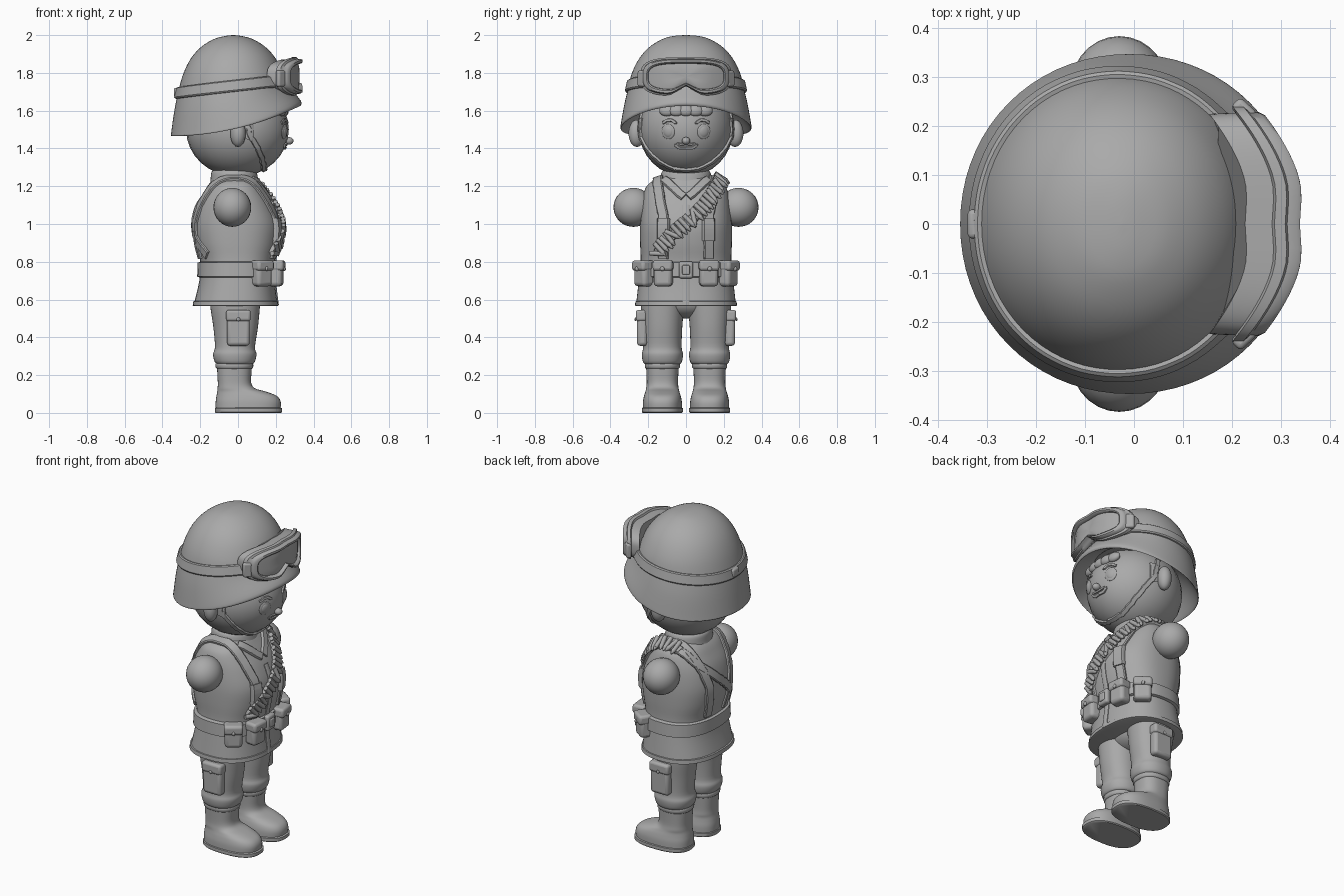
import bpy, bmesh, math
from mathutils import Vector, Matrix
from mathutils.bvhtree import BVHTree

if "Cube" in bpy.data.objects:
    bpy.data.objects.remove(bpy.data.objects["Cube"])

grey = bpy.data.materials.new("plain grey")
grey.diffuse_color = (0.4, 0.4, 0.4, 1)
grey.use_nodes = True
grey.node_tree.nodes["Principled BSDF"].inputs["Base Color"].default_value = grey.diffuse_color


def finish(name, bm):
    bmesh.ops.recalc_face_normals(bm, faces=bm.faces)
    me = bpy.data.meshes.new(name)
    bm.to_mesh(me)
    bm.free()
    me.materials.append(grey)
    ob = bpy.data.objects.new(name, me)
    bpy.context.collection.objects.link(ob)
    return ob


def spline(pts, sub):
    """Catmull-Rom resampling of equal-length tuples."""
    out = []
    for i in range(len(pts) - 1):
        a, b, c, d = pts[max(i - 1, 0)], pts[i], pts[i + 1], pts[min(i + 2, len(pts) - 1)]
        for k in range(sub):
            t = k / sub
            out.append(tuple(0.5 * (2 * q + (r - p) * t + (2 * p - 5 * q + 4 * r - s) * t * t
                                    + (3 * q - p - 3 * r + s) * t ** 3)
                             for p, q, r, s in zip(a, b, c, d)))
    return out + [tuple(pts[-1])]


def skin(name, loops, cap=True, closed=False):
    bm = bmesh.new()
    rows = [[bm.verts.new(p) for p in lp] for lp in loops]
    n = len(rows[0])
    for r, s in zip(rows, rows[1:] + (rows[:1] if closed else [])):
        for i in range(n):
            bm.faces.new((r[i], r[(i + 1) % n], s[(i + 1) % n], s[i]))
    if cap and not closed:
        bm.faces.new(rows[0])
        bm.faces.new(rows[-1])
    return finish(name, bm)


def spow(v, p):
    return math.copysign(abs(v) ** (2 / p), v)


def loft(name, rings, cy=0, p=2.3, sub=4, n=56):
    """Rings are (z, x back, x front, half width[, front lift])."""
    loops = []
    for r in spline(rings, sub):
        z, x0, x1, ry = r[:4]
        lift = r[4] if len(r) > 4 else 0
        loop = []
        for i in range(n):
            a = math.tau * i / n
            c, s = math.cos(a), math.sin(a)
            loop.append(((x0 + x1) / 2 + (x1 - x0) / 2 * spow(c, p), cy + ry * spow(s, p),
                         z + lift * ((1 + c) / 2) ** 2))
        loops.append(loop)
    return skin(name, loops)


def blob(name, loc, radii, normal=None):
    bm = bmesh.new()
    rot = Vector(normal).to_track_quat('X', 'Z').to_matrix().to_4x4() if normal else Matrix()
    bmesh.ops.create_uvsphere(bm, u_segments=28, v_segments=16, radius=1,
                              matrix=Matrix.Translation(loc) @ rot @ Matrix.Diagonal((*radii, 1)))
    return finish(name, bm)


def box(name, loc, size, turn=0, bevel=0.015):
    bm = bmesh.new()
    bmesh.ops.create_cube(bm, size=1, matrix=Matrix.Translation(loc) @ Matrix.Rotation(turn, 4, 'Z')
                          @ Matrix.Diagonal((*size, 1)))
    ob = finish(name, bm)
    m = ob.modifiers.new("rounding", 'BEVEL')
    m.width, m.segments = bevel, 3
    return ob


def tree(ob):
    return BVHTree.FromPolygons([v.co for v in ob.data.vertices], [p.vertices[:] for p in ob.data.polygons])


def snap(surface, guide, sub=8, closed=False):
    """Points on a surface with (location, normal, side)."""
    hits = [surface.find_nearest(Vector(p))[:2] for p in spline(guide, sub)]
    if closed:
        hits.pop()
    n, out = len(hits), []
    for i, (p, nrm) in enumerate(hits):
        a = hits[(i - 1) % n if closed else max(i - 1, 0)][0]
        b = hits[(i + 1) % n if closed else min(i + 1, n - 1)][0]
        out.append((p, nrm, (b - a).normalized().cross(nrm).normalized()))
    return out


def ribbon(name, surface, guide, w, t, closed=False, sub=8):
    loops = [[p + s * (w * u) + nr * (t * h) for u, h in
              ((-.5, -.8), (-.5, .6), (-.4, 1), (.4, 1), (.5, .6), (.5, -.8))]
             for p, nr, s in snap(surface, guide, sub, closed)]
    return skin(name, loops, closed=closed)


# Jacket, collar and belt
jacket = loft("jacket", [(.57, -.235, .21, .265), (.70, -.205, .195, .25), (.80, -.2, .195, .24),
                         (.90, -.225, .215, .243), (1.0, -.235, .22, .243), (1.1, -.215, .185, .235),
                         (1.17, -.18, .145, .222), (1.21, -.155, .12, .2), (1.24, -.125, .1, .15),
                         (1.25, -.11, .085, .1)], p=2.4)
loft("jacket_hem", [(.565, -.232, .207, .262), (.568, -.24, .215, .27), (.59, -.237, .212, .268),
                    (.594, -.225, .2, .255)], p=2.4, sub=1)
loft("collar", [(1.18, -.16, .125, .165), (1.22, -.147, .11, .142), (1.27, -.142, .1, .13),
                (1.285, -.13, .085, .118)], p=2.1)
loft("neck", [(1.2, -.11, .085, .1), (1.33, -.11, .09, .1)], p=2, sub=1)
loft("belt", [(.715, -.2, .19, .245), (.722, -.216, .206, .262), (.795, -.214, .206, .258),
              (.802, -.195, .19, .24)], p=2.4, sub=1)
body = tree(jacket)
ribbon("front_placket", body, [(.3, 0, .58), (.3, 0, .7), (.3, 0, .9), (.3, 0, 1.15)], .035, .006)
box("buckle", (.212, 0, .757), (.035, .075, .09), bevel=.012)
box("buckle_centre", (.226, 0, .757), (.02, .04, .05), bevel=.006)

# Shoulder straps, collar flaps, pouches and arm stumps on both sides
for s, side in ((-1, "right"), (1, "left")):
    ribbon("shoulder_strap_" + side, body,
           [(.3, .16 * s, .8), (.3, .15 * s, 1.0), (.22, .155 * s, 1.12), (.1, .165 * s, 1.24),
            (-.03, .165 * s, 1.3), (-.2, .15 * s, 1.17), (-.3, .12 * s, 1.0), (-.3, .1 * s, .8)], .055, .013)
    ribbon("strap_tab_" + side, body, [(.3, .15 * s, 1.06), (.3, .15 * s, .98), (.3, .15 * s, .9)], .068, .022)
    ribbon("collar_flap_" + side, body, [(.2, .012 * s, 1.165), (.18, .06 * s, 1.205), (.1, .13 * s, 1.26)], .045, .014)
    for tag, x, y, turn in (("inner", .2, .12, .12), ("outer", .125, .222, .95)):
        turn *= s
        d = Vector((math.cos(turn), math.sin(turn), 0))
        c = Vector((x, y * s, .735))
        nm = tag + "_pouch_" + side
        box(nm, c, (.075, .098, .13), turn, .02)
        box(nm + "_flap", c + d * .006 + Vector((0, 0, .045)), (.082, .106, .055), turn, .015)
        blob(nm + "_button", c + d * .046 + Vector((0, 0, .028)), (.008, .012, .012))
    blob("arm_stump_" + side, (-.03, .278 * s, 1.088), (.1, .106, .103))

# Bandolier: belt with a row of cartridges in front, plain strap behind
sash = [(.26, -.19, .83), (.3, -.1, .92), (.3, .02, 1.03), (.25, .12, 1.13), (.14, .19, 1.22),
        (.02, .21, 1.28), (-.1, .2, 1.25)]
ribbon("bandolier_belt", body, sash, .05, .02)
ribbon("bandolier_back_strap", body, [(-.08, .2, 1.26), (-.2, .16, 1.17), (-.3, .04, 1.06), (-.3, -.1, .93),
                                      (-.22, -.22, .82)], .05, .013)
path, last, bm = snap(body, sash, 40), None, bmesh.new()
for p, nr, sd in path:
    if last is None or (p - last).length > .025:
        last = p
        rot = sd.to_track_quat('Z', 'X').to_matrix().to_4x4()
        for off, r1, r2, depth in ((-.008, .0125, .0125, .07), (.037, .0125, .004, .022)):
            bmesh.ops.create_cone(bm, cap_ends=True, segments=12, radius1=r1, radius2=r2, depth=depth,
                                  matrix=Matrix.Translation(p + nr * .022 + sd * off) @ rot)
finish("cartridges", bm)

# Trousers, cargo pockets and boots
blob("hips", (-.015, 0, .59), (.12, .17, .09))
for s, side in ((-1, "right"), (1, "left")):
    loft("trouser_leg_" + side, [(.255, -.1, .07, .085), (.268, -.122, .088, .102), (.31, -.132, .098, .109),
                                 (.35, -.122, .09, .102), (.45, -.13, .105, .105), (.55, -.145, .115, .113),
                                 (.62, -.15, .12, .115)], cy=.125 * s, p=2.2)
    box("cargo_pocket_" + side, (.002, .232 * s, .44), (.12, .055, .17), bevel=.018)
    box("cargo_flap_" + side, (.002, .236 * s, .515), (.13, .06, .06), bevel=.014)
    blob("cargo_button_" + side, (.002, .267 * s, .495), (.01, .005, .01))
    loft("boot_" + side, [(.02, -.118, .225, .104), (.06, -.118, .226, .103), (.09, -.114, .205, .097),
                          (.112, -.11, .15, .09), (.13, -.108, .09, .086), (.16, -.107, .07, .083),
                          (.22, -.11, .072, .085), (.275, -.112, .076, .088)], cy=.125 * s, p=2.5)
    loft("sole_" + side, [(0, -.118, .228, .104), (.005, -.122, .234, .109), (.024, -.122, .234, .109),
                          (.028, -.116, .226, .103)], cy=.125 * s, p=2.5, sub=1)
    loft("boot_cuff_" + side, [(.232, -.108, .07, .083), (.24, -.118, .08, .092), (.262, -.118, .08, .092),
                               (.27, -.108, .07, .083)], cy=.125 * s, sub=2)

# Head and face
head = blob("head", (-.003, 0, 1.5), (.272, .25, .25))
skull = tree(head)
for s, side in ((-1, "right"), (1, "left")):
    blob("ear_" + side, (.0, .26 * s, 1.48), (.04, .045, .072), (1, -.5 * s, 0))
    p, nr = skull.find_nearest(Vector((.3, .115 * s, 1.483)))[:2]
    blob("eye_rim_" + side, p, (.008, .037, .04), nr)
    blob("eye_" + side, p, (.012, .028, .031), nr)
    ribbon("eyebrow_" + side, skull, [(.3, .065 * s, 1.535), (.3, .105 * s, 1.558), (.27, .15 * s, 1.54)], .016, .008)
    ribbon("sideburn_" + side, skull, [(.07, .3 * s, 1.58), (.07, .3 * s, 1.5), (.06, .3 * s, 1.43)], .05, .008)
blob("nose", (.27, 0, 1.44), (.024, .022, .02))
ribbon("smile", skull, [(.3, -.07, 1.405), (.3, -.035, 1.383), (.3, 0, 1.377), (.3, .035, 1.383), (.3, .07, 1.405)],
       .018, .008)
ribbon("upper_lip", skull, [(.3, -.055, 1.41), (.3, 0, 1.405), (.3, .055, 1.41)], .012, .008)
for i, y in enumerate((-.1, -.05, 0, .05, .1)):
    blob("fringe_%d" % i, (.245 - 1.6 * y * y, y, 1.6), (.022, .042, .03), (1, 2 * y, .25))
ribbon("chin_strap", skull, [(.03, -.3, 1.62), (.07, -.29, 1.48), (.13, -.22, 1.36), (.16, -.1, 1.26), (.165, 0, 1.235),
                             (.16, .1, 1.26), (.13, .22, 1.36), (.07, .29, 1.48), (.03, .3, 1.62)], .028, .011)

# Helmet with flared rim, closed underneath around the head
helmet = loft("helmet", [(1.62, -.24, .22, .23, .06), (1.56, -.29, .25, .28, .1), (1.475, -.342, .318, .336, .155),
                         (1.468, -.354, .332, .346, .16), (1.488, -.353, .332, .345, .165),
                         (1.6, -.337, .278, .327, .12), (1.70, -.317, .258, .308, .05), (1.80, -.288, .238, .286, 0),
                         (1.88, -.247, .197, .245, 0), (1.94, -.192, .142, .19, 0), (1.98, -.125, .075, .122, 0),
                         (1.996, -.065, .015, .062, 0), (2.0, -.027, -.023, .002, 0)], p=2.05, n=72)
shell = tree(helmet)

# Goggle band around the helmet with its rear clasp
ring = [(-.03 + .32 * math.cos(a), .33 * math.sin(a), 1.70 + .035 * (1 + math.cos(a)))
        for a in (math.tau * i / 24 for i in range(25))]
ribbon("goggle_band", shell, ring, .062, .014, closed=True, sub=4)
box("band_clasp", (-.325, 0, 1.695), (.03, .06, .05), bevel=.01)

# Goggles: curved frame with nose notch and recessed lens
loops = []
for sy, sz, dx in ((.97, .93, -.11), (.98, .95, -.055), (1.04, 1.06, -.05), (1.04, 1.06, -.028), (.99, .98, -.024),
                   (.985, .97, -.006), (.96, .92, .002), (.9, .8, .002), (.87, .73, -.005), (.86, .71, -.02),
                   (.6, .5, -.016), (.3, .25, -.014), (.02, .02, -.014)):
    loop = []
    for i in range(72):
        a = math.tau * i / 72
        y, z = .232 * spow(math.cos(a), 3.2), .097 * spow(math.sin(a), 3.2)
        if z < 0:
            z += .05 * math.exp(-(y / .055) ** 2)
        y, z = y * sy, z * sz
        x = .352 - 1.75 * y * y - .015 * math.exp(-(y / .06) ** 2)
        loop.append((x + dx, y, 1.78 + z))
    loops.append(loop)
skin("goggles", loops)
for s, side in ((-1, "right"), (1, "left")):
    box("goggle_hinge_" + side, (.225, .232 * s, 1.77), (.05, .03, .085), -.75 * s, .01)

bpy.ops.object.select_all(action='SELECT')
bpy.context.view_layer.objects.active = helmet
bpy.ops.object.shade_smooth_by_angle(angle=math.radians(42))
